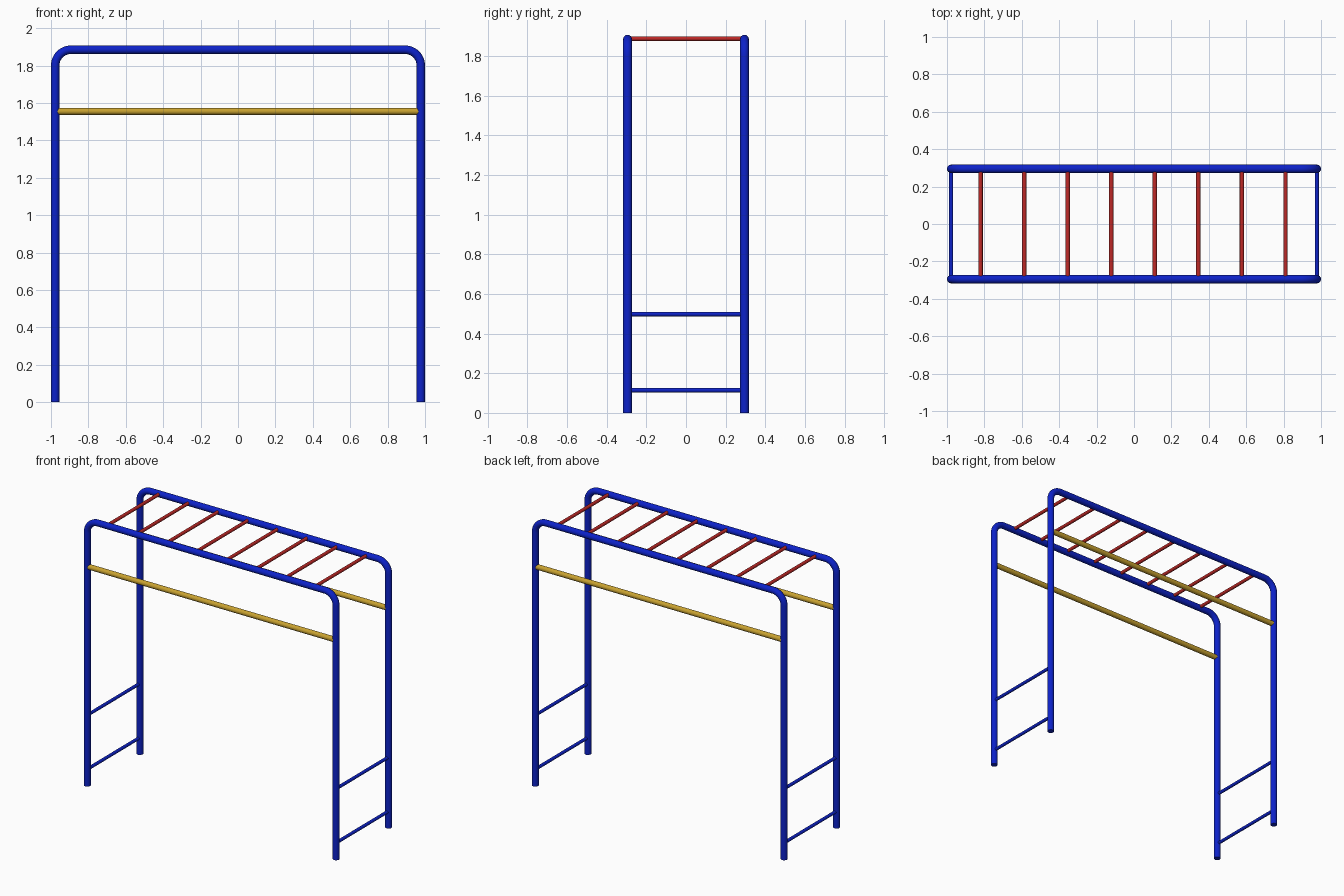
import bpy
from math import sin, cos, pi, radians
from mathutils import Vector

cube = bpy.data.objects.get("Cube")
if cube:
    bpy.data.objects.remove(cube, do_unlink=True)


def material(name, rgb):
    mat = bpy.data.materials.new(name)
    mat.use_nodes = True
    mat.diffuse_color = (*rgb, 1)
    bsdf = next(n for n in mat.node_tree.nodes if n.type == "BSDF_PRINCIPLED")
    bsdf.inputs["Base Color"].default_value = (*rgb, 1)
    return mat


blue = material("blue_paint", (0.004, 0.016, 0.58))
yellow = material("yellow_paint", (0.58, 0.36, 0.03))
red = material("red_paint", (0.52, 0.022, 0.02))


def tube(name, points, radius, mat):
    """Capped round tube swept along a path, as a mesh."""
    curve = bpy.data.curves.new(name, "CURVE")
    curve.dimensions = "3D"
    curve.bevel_depth = radius
    curve.bevel_resolution = 6
    curve.use_fill_caps = True
    spline = curve.splines.new("POLY")
    spline.points.add(len(points) - 1)
    for p, co in zip(spline.points, points):
        p.co = (*co, 1)
    curve.materials.append(mat)
    obj = bpy.data.objects.new(name, curve)
    bpy.context.collection.objects.link(obj)
    bpy.ops.object.select_all(action="DESELECT")
    obj.select_set(True)
    bpy.context.view_layer.objects.active = obj
    bpy.ops.object.convert(target="MESH")
    bpy.ops.object.shade_smooth_by_angle(angle=radians(40))
    return obj


PIPE = 0.0225
LEG_X, LEG_Y, TOP_Z = 0.9775, 0.295, 1.885
BEND = 0.085


def arch_path(y):
    """Leg, rounded corner, top rail, rounded corner, leg."""
    steps = 10
    corner = [Vector((LEG_X - BEND + BEND * cos(a), y, TOP_Z - BEND + BEND * sin(a)))
              for a in (i * pi / 2 / steps for i in range(steps + 1))]
    half = [Vector((LEG_X, y, 0))] + corner
    return half + [Vector((-p.x, p.y, p.z)) for p in reversed(half)]


# Bent side frames and their yellow side rails
for side, y in (("front", -LEG_Y), ("back", LEG_Y)):
    tube(side + "_frame", arch_path(y), PIPE, blue)
    tube(side + "_side_rail", [(-0.965, y, 1.555), (0.965, y, 1.555)], 0.0185, yellow)

# Overhead hand rungs
for i in range(8):
    x = -0.82 + i * 0.2328
    tube(f"hand_rung_{i + 1}", [(x, -LEG_Y, 1.888), (x, LEG_Y, 1.888)], 0.0115, red)

# Climbing steps between the legs at each end
for side, x in (("right", -LEG_X), ("left", LEG_X)):
    for level, z in (("lower", 0.114), ("upper", 0.498)):
        tube(f"{side}_{level}_step", [(x, -LEG_Y, z), (x, LEG_Y, z)], 0.011, blue)
